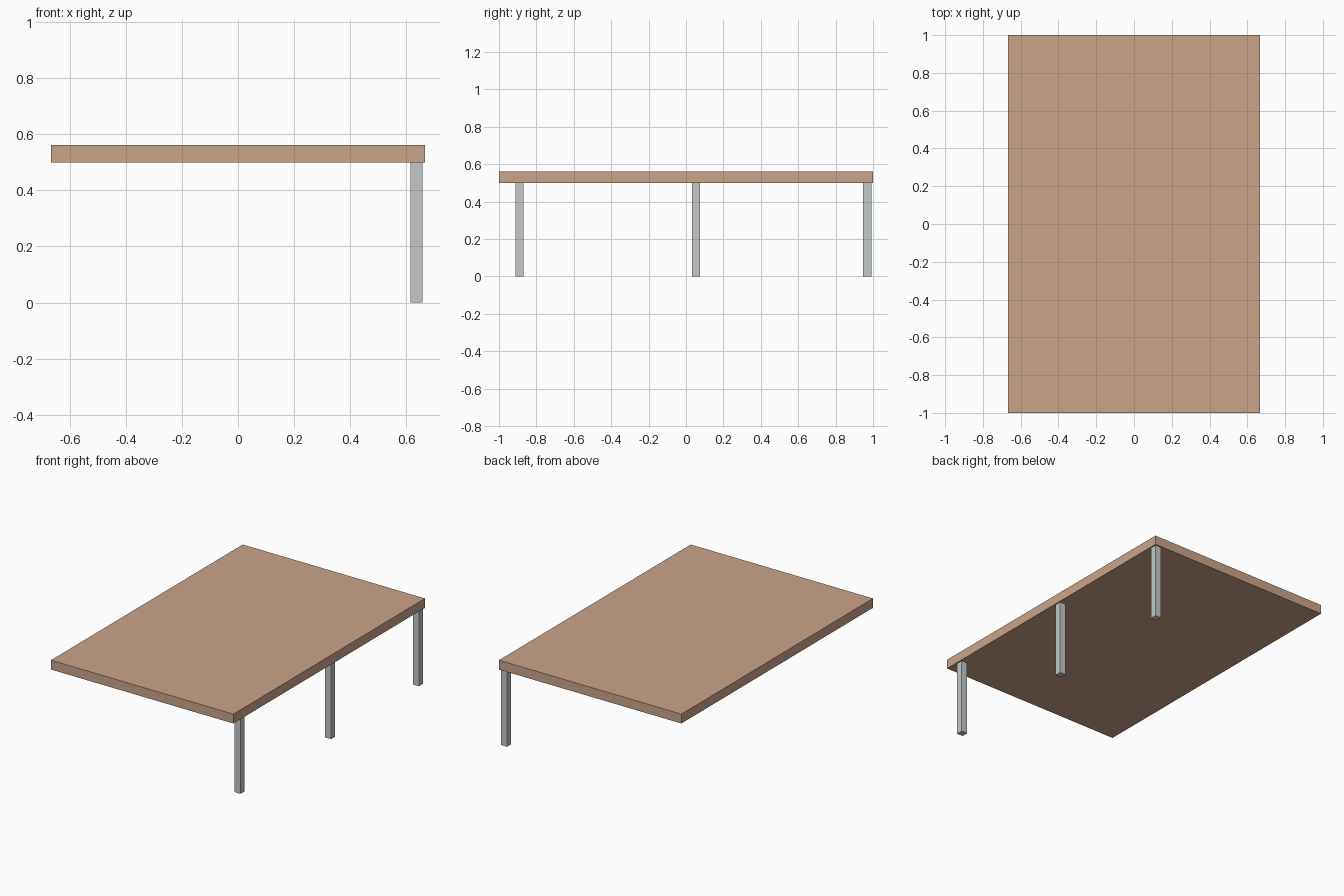
import bpy

if "Cube" in bpy.data.objects:
    bpy.data.objects.remove(bpy.data.objects["Cube"])


def material(name, srgb):
    mat = bpy.data.materials.new(name)
    linear = [((c / 255 + 0.055) / 1.055) ** 2.4 for c in srgb]
    mat.diffuse_color = (*linear, 1)
    mat.use_nodes = True
    mat.node_tree.nodes["Principled BSDF"].inputs["Base Color"].default_value = mat.diffuse_color
    return mat


def box(name, center, size, mat):
    bpy.ops.mesh.primitive_cube_add(size=1, location=center)
    obj = bpy.context.object
    obj.name = name
    obj.scale = size
    bpy.ops.object.transform_apply(location=False, rotation=False, scale=True)
    obj.data.materials.append(mat)


wood = material("tan wood", (202, 165, 138))
metal = material("pale grey metal", (195, 202, 200))

TOP_Z, THICK, LEG = 0.5, 0.062, 0.043

# Tabletop slab
box("tabletop", (0, 0, TOP_Z + THICK / 2), (1.332, 2, THICK), wood)

# Three square legs along the right edge
for name, y in (("front_leg", -0.891), ("middle_leg", 0.054), ("back_leg", 0.969)):
    box(name, (0.636, y, TOP_Z / 2), (LEG, LEG, TOP_Z), metal)
